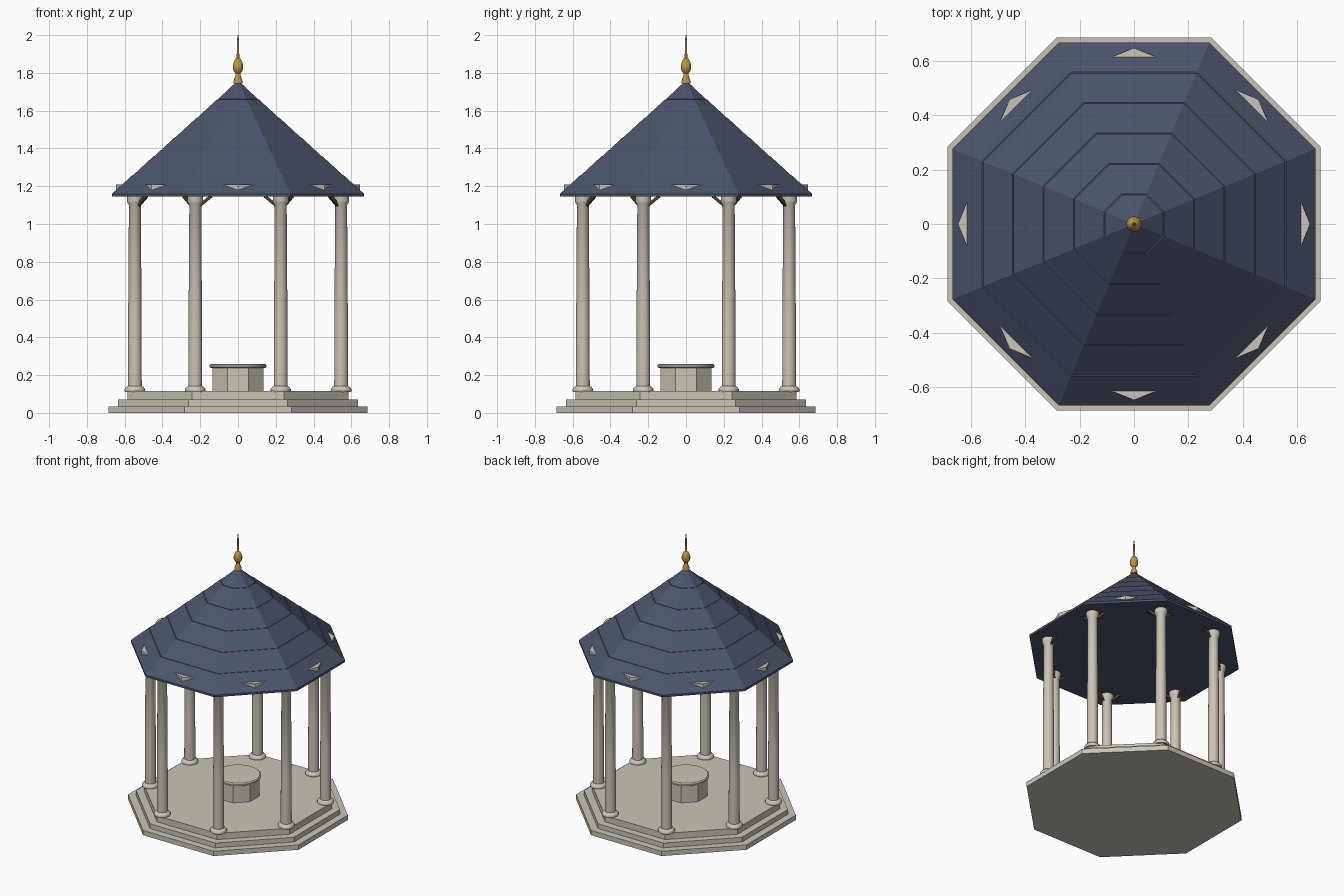
import bpy, math
from math import pi, cos, sin
from mathutils import Vector

cube = bpy.data.objects.get("Cube")
if cube:
    bpy.data.objects.remove(cube)


def material(name, rgb):
    m = bpy.data.materials.new(name)
    m.use_nodes = True
    m.diffuse_color = (*rgb, 1)
    m.node_tree.nodes["Principled BSDF"].inputs["Base Color"].default_value = (*rgb, 1)
    return m


STONE = material("pale stone", (0.60, 0.56, 0.47))
SLATE = material("blue slate", (0.07, 0.09, 0.15))
GOLD = material("gold", (0.50, 0.31, 0.06))
WOOD = material("dark wood", (0.09, 0.05, 0.025))

FLAT = 1 / cos(pi / 8)          # apothem to corner radius of an octagon
CORNERS = [pi / 8 + i * pi / 4 for i in range(8)]
SIDES = [i * pi / 4 for i in range(8)]


def make(name, verts, faces, mat, smooth=False):
    mesh = bpy.data.meshes.new(name)
    mesh.from_pydata(verts, [], faces)
    mesh.materials.append(mat)
    obj = bpy.data.objects.new(name, mesh)
    bpy.context.collection.objects.link(obj)
    if smooth:
        bpy.ops.object.select_all(action="DESELECT")
        obj.select_set(True)
        bpy.context.view_layer.objects.active = obj
        bpy.ops.object.shade_smooth_by_angle(angle=math.radians(40))
    return obj


def lathe(name, profile, mat, n=8, centre=(0, 0), smooth=False):
    """Revolve (radius, z) pairs into a capped solid; octagons take apothems."""
    k = FLAT if n == 8 else 1
    verts, faces = [], []
    for r, z in profile:
        for i in range(n):
            a = (i + 0.5) * 2 * pi / n
            verts.append((centre[0] + k * r * cos(a), centre[1] + k * r * sin(a), z))
    for j in range(len(profile) - 1):
        for i in range(n):
            q = (i + 1) % n
            faces.append((j * n + i, j * n + q, j * n + n + q, j * n + n + i))
    faces.append(tuple(reversed(range(n))))
    faces.append(tuple(range(len(verts) - n, len(verts))))
    return make(name, verts, faces, mat, smooth)


def beam(name, a, b, size, mat):
    """Square bar from a to b."""
    a, b = Vector(a), Vector(b)
    d = (b - a).normalized()
    s = d.cross(Vector((0, 0, 1))).normalized() * size / 2
    u = s.cross(d)
    ring = [s + u, u - s, -s - u, s - u]
    verts = [p + o for p in (a, b) for o in ring]
    faces = [(i, (i + 1) % 4, (i + 1) % 4 + 4, i + 4) for i in range(4)]
    return make(name, verts, faces + [(3, 2, 1, 0), (4, 5, 6, 7)], mat)


# Stepped platform
for name, r, z0, z1 in (("lower_step", 0.685, 0, 0.035),
                        ("middle_step", 0.635, 0.035, 0.07),
                        ("floor_slab", 0.585, 0.07, 0.115)):
    lathe(name, [(r, z0), (r, z1)], STONE)

# Central pedestal with round top
lathe("pedestal", [(0.135, 0.11), (0.135, 0.24)], STONE)
lathe("pedestal_top", [(0.142, 0.237), (0.152, 0.243), (0.152, 0.253), (0.145, 0.26)],
      STONE, 32, smooth=True)

# Columns with moulded base and capital, and a pair of braces each
RING = 0.591
COLUMN = [(0.052, 0.11), (0.056, 0.118), (0.055, 0.126), (0.046, 0.138), (0.037, 0.142),
          (0.036, 0.5), (0.032, 1.10), (0.040, 1.112), (0.042, 1.122), (0.042, 1.15)]
for n, a in enumerate(CORNERS, 1):
    c = Vector((RING * cos(a), RING * sin(a), 0))
    lathe(f"column_{n}", COLUMN, STONE, 20, c, True)
    for side, label in ((1, "left"), (-1, "right")):
        b = a + side * pi / 4
        along = (Vector((RING * cos(b), RING * sin(b), 0)) - c).normalized()
        beam(f"brace_{label}_{n}", c + along * 0.02 + Vector((0, 0, 1.095)),
             c + along * 0.085 + Vector((0, 0, 1.148)), 0.017, WOOD)

# Octagonal roof with overlapping slate courses
EAVE, EAVE_Z, PEAK = 0.667, 1.16, 1.757
slope = EAVE / (PEAK - EAVE_Z)
profile = [(EAVE, 1.145), (EAVE, EAVE_Z)]
for z in (1.26, 1.36, 1.46, 1.56, 1.66):
    r = (PEAK - z) * slope
    profile += [(r + 0.002, z), (r - 0.002, z + 0.0005)]
profile.append((0.004, PEAK))
lathe("roof", profile, SLATE)

# Small triangular vents, one on each roof face
for n, a in enumerate(SIDES, 1):
    out, across = Vector((cos(a), sin(a), 0)), Vector((-sin(a), cos(a), 0))
    tri = [out * 0.606 - across * 0.10, out * 0.646, out * 0.606 + across * 0.10]
    verts = [p + Vector((0, 0, z)) for z in (1.165, 1.21) for p in tri]
    make(f"roof_vent_{n}", verts,
         [(2, 1, 0), (3, 4, 5), (0, 1, 4, 3), (1, 2, 5, 4), (2, 0, 3, 5)], STONE)

# Finial: collar, bulb and spike
lathe("finial", [(0.024, 1.745), (0.024, 1.758), (0.014, 1.785), (0.013, 1.797),
                 (0.022, 1.808), (0.028, 1.825), (0.028, 1.838), (0.023, 1.857),
                 (0.016, 1.872), (0.007, 1.88), (0.006, 1.96), (0.003, 2.0)],
      GOLD, 16, smooth=True)
